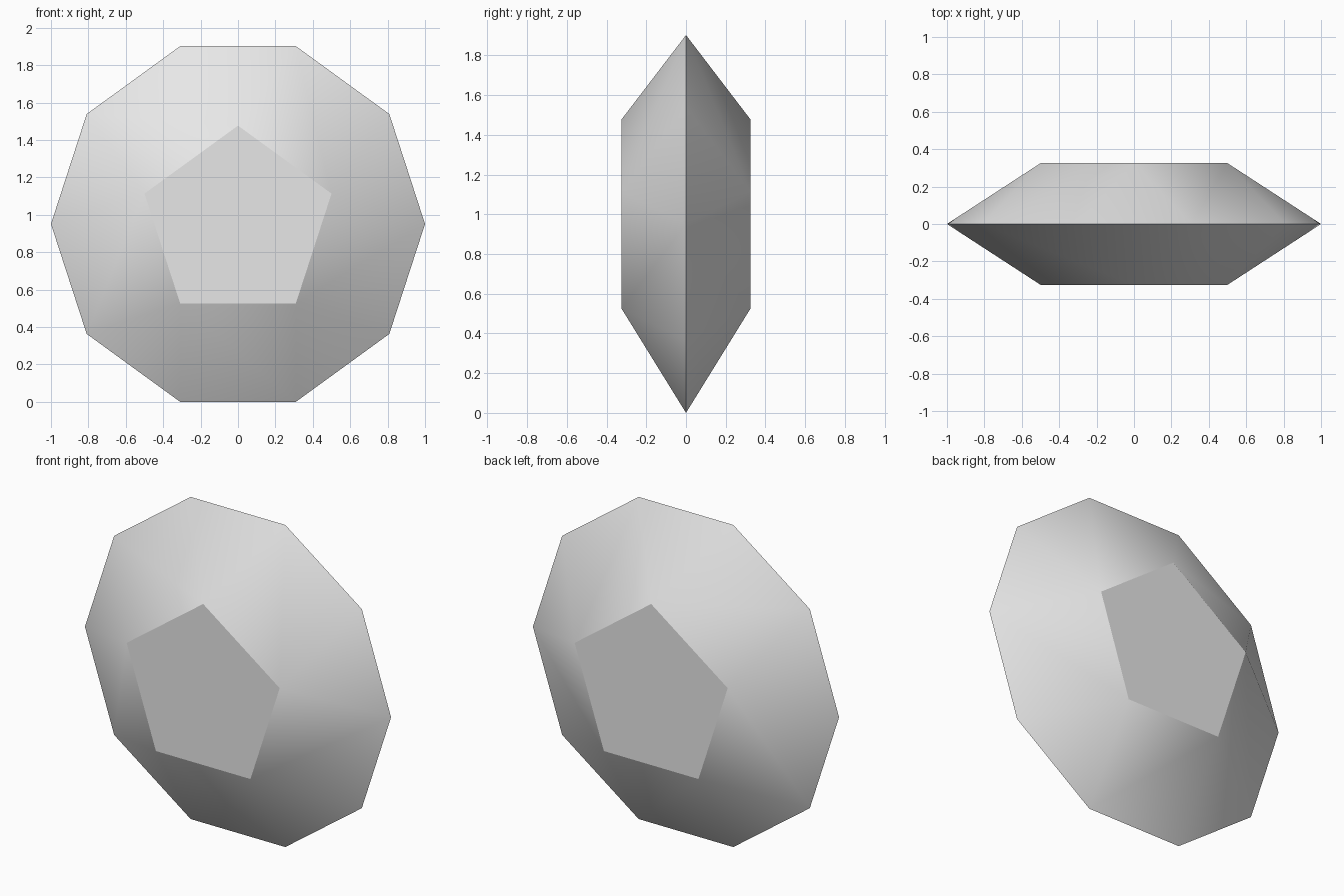
import bpy
import bmesh
from math import cos, sin, radians

if "Cube" in bpy.data.objects:
    bpy.data.objects.remove(bpy.data.objects["Cube"], do_unlink=True)

RIM = 1.0                                  # ten-sided rim radius
EDGE = 2 * RIM * sin(radians(18))          # every edge has this length
CAP = EDGE / (2 * sin(radians(36)))        # five-sided cap radius
DEPTH = 0.325                              # cap distance from the rim plane
CENTRE = RIM * cos(radians(18))            # rests on a flat rim edge


def ring(bm, radius, y, sides, start):
    """Regular ring of vertices standing upright, facing the front."""
    step = 360 / sides
    return [bm.verts.new((radius * cos(radians(start + step * i)), y,
                          CENTRE + radius * sin(radians(start + step * i))))
            for i in range(sides)]


# Shared rim, with a matching dome on the front and the back
bm = bmesh.new()
rim = ring(bm, RIM, 0, 10, 72)
for side in (-1, 1):
    cap = ring(bm, CAP, side * DEPTH, 5, 90)
    bm.faces.new(cap)
    for i in range(5):
        a, b, c = (rim[(2 * i + k) % 10] for k in range(3))
        bm.faces.new((cap[i], a, b))
        bm.faces.new((cap[i], b, c, cap[(i + 1) % 5]))
bmesh.ops.recalc_face_normals(bm, faces=bm.faces)

mesh = bpy.data.meshes.new("faceted_disc")
bm.to_mesh(mesh)
bm.free()
disc = bpy.data.objects.new("faceted_disc", mesh)
bpy.context.collection.objects.link(disc)

# Plain grey surface
grey = bpy.data.materials.new("light_grey")
grey.use_nodes = True
colour = (0.8, 0.8, 0.8, 1)
grey.diffuse_color = colour
grey.node_tree.nodes["Principled BSDF"].inputs["Base Color"].default_value = colour
mesh.materials.append(grey)

# Soft sides, crisp caps and rim
bpy.ops.object.select_all(action="DESELECT")
disc.select_set(True)
bpy.context.view_layer.objects.active = disc
bpy.ops.object.shade_smooth_by_angle(angle=radians(30))
